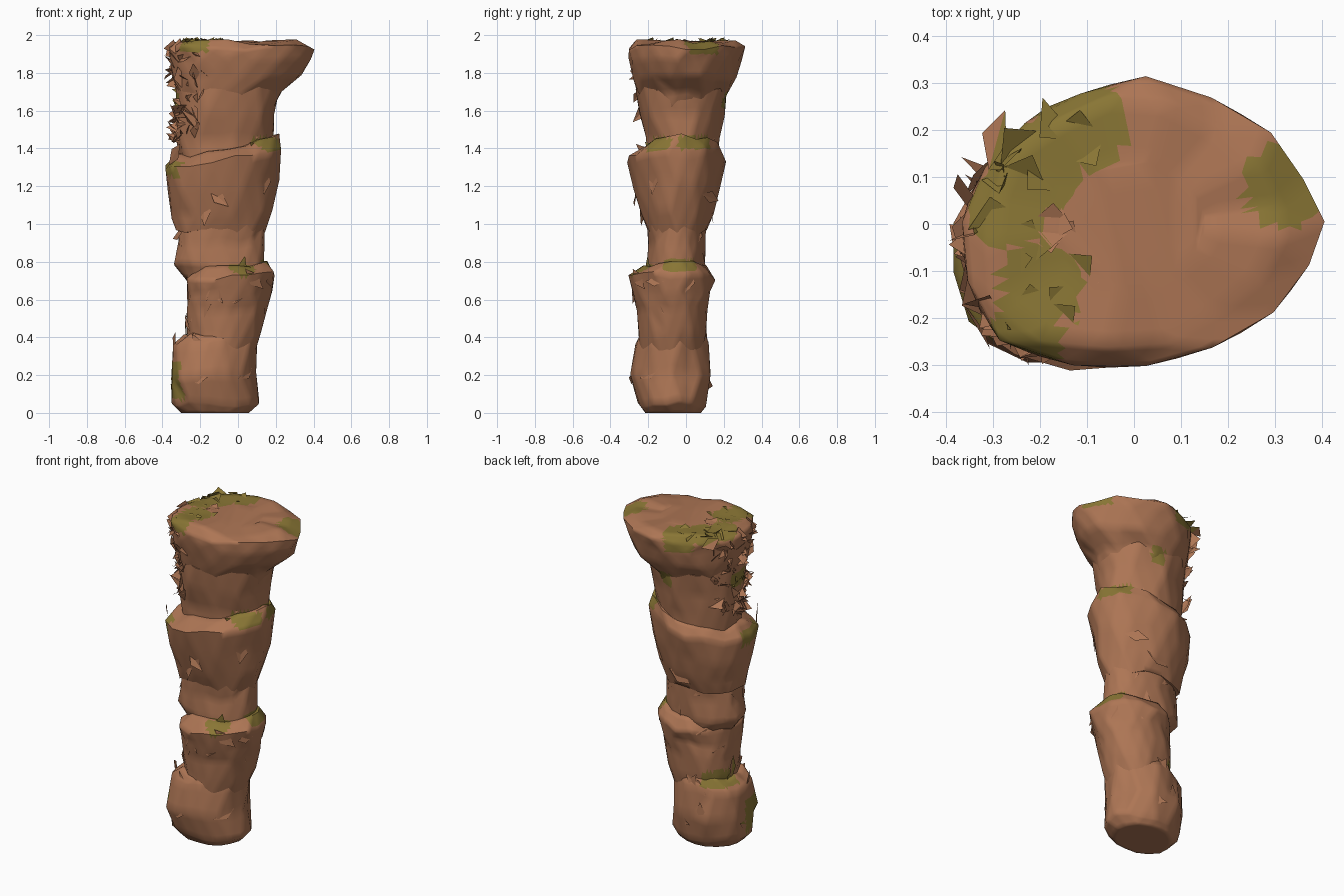
import bpy, bmesh, math, random
from mathutils import Vector

random.seed(11)
cube = bpy.data.objects.get("Cube")
if cube:
    bpy.data.objects.remove(cube, do_unlink=True)


def material(name, color):
    m = bpy.data.materials.new(name)
    m.use_nodes = True
    m.diffuse_color = color
    m.node_tree.nodes["Principled BSDF"].inputs["Base Color"].default_value = color
    return m


STONE = material("brown stone", (0.42, 0.18, 0.09, 1))
MOSS = material("olive moss", (0.25, 0.18, 0.035, 1))
SIDES = 16

# Moss patches: centre, radius, half height
PATCHES = [((0.14, -0.12, 1.42), 0.09, 0.035), ((0.17, 0.04, 1.43), 0.1, 0.035),
           ((-0.33, -0.11, 1.29), 0.12, 0.04), ((0.02, -0.22, 0.75), 0.07, 0.03),
           ((0.15, -0.03, 0.78), 0.09, 0.03), ((-0.33, -0.16, 0.17), 0.085, 0.1),
           ((-0.28, 0.05, 0.42), 0.12, 0.045), ((0.0, 0.23, 1.66), 0.05, 0.04),
           ((-0.32, -0.05, 1.65), 0.07, 0.05), ((-0.11, 0.21, 1.95), 0.1, 0.08),
           ((-0.21, 0.12, 1.97), 0.1, 0.05), ((-0.27, 0.03, 1.97), 0.08, 0.05),
           ((-0.2, -0.13, 1.97), 0.09, 0.04), ((-0.23, -0.24, 1.96), 0.08, 0.05),
           ((0.32, 0.08, 1.95), 0.09, 0.05)]


def outline(ring, a, corner, pinch):
    """Point on an oval ring: bulged at the front right, tapered towards +x."""
    z, x0, x1, y0, y1 = ring
    bulge = 1 + corner * max(0, math.cos(a - math.radians(225))) ** 6
    taper = 1 - pinch * max(0, math.cos(a)) ** 2
    cx, cy = (x0 + x1) / 2, (y0 + y1) / 2
    return Vector((cx + (x1 - x0) / 2 * math.cos(a) * bulge,
                   cy + (y1 - y0) / 2 * math.sin(a) * bulge * taper, z))


def is_mossy(c):
    for p, r, h in PATCHES:
        d = c - Vector(p)
        if (d.x / r) ** 2 + (d.y / r) ** 2 < 1 and abs(d.z) < h:
            return True
    return False


def finish(name, bm, smooth):
    for f in bm.faces:
        f.material_index = int(is_mossy(f.calc_center_median()))
    mesh = bpy.data.meshes.new(name)
    bm.to_mesh(mesh)
    bm.free()
    mesh.materials.append(STONE)
    mesh.materials.append(MOSS)
    ob = bpy.data.objects.new(name, mesh)
    bpy.context.collection.objects.link(ob)
    if smooth:
        bpy.ops.object.select_all(action='DESELECT')
        ob.select_set(True)
        bpy.context.view_layer.objects.active = ob
        bpy.ops.object.shade_smooth_by_angle(angle=math.radians(60))


def rock(name, rings, tilt=0.0, corner=0.1, pinch=0.0, rough=0.05):
    """Closed boulder lofted through rings; the top edge leans by tilt."""
    bm = bmesh.new()
    loops = []
    for i, ring in enumerate(rings):
        t = i / (len(rings) - 1)
        cx, cy = (ring[1] + ring[2]) / 2, (ring[3] + ring[4]) / 2
        loop = []
        for k in range(SIDES):
            p = outline(ring, math.tau * (k + 0.5 * (i % 2)) / SIDES, corner, pinch)
            s = random.uniform(1 - rough, 1 + rough * 0.6)
            p.x, p.y = cx + (p.x - cx) * s, cy + (p.y - cy) * s
            p.z += tilt * t * (p.x - cx)
            if ring[0] > 0:
                p.z += random.uniform(-0.02, 0.015)
            loop.append(bm.verts.new(p))
        loops.append(loop)
    # Inner rings give the flat ends an even grain
    for end, at in ((loops[0], 0), (loops[-1], len(loops) + 1)):
        mid = sum((v.co for v in end), Vector()) / SIDES
        loops.insert(at, [bm.verts.new(v.co.lerp(mid, 0.5)) for v in end])
    for a, b in zip(loops, loops[1:]):
        for k in range(SIDES):
            j = (k + 1) % SIDES
            bm.faces.new((a[k], a[j], b[j], b[k]))
    bm.faces.new(loops[0][::-1])
    bm.faces.new(loops[-1])
    bmesh.ops.triangulate(bm, faces=bm.faces[:])
    bmesh.ops.subdivide_edges(bm, edges=bm.edges[:], cuts=3, use_grid_fill=True)
    bmesh.ops.recalc_face_normals(bm, faces=bm.faces[:])
    finish(name, bm, True)
    return rings


# Boulders from the ground up: ring height, x range, y range
stack = []
stack += rock("base_rock", [
    (0.0, -0.30, 0.06, -0.22, 0.08), (0.05, -0.35, 0.11, -0.25, 0.11),
    (0.2, -0.36, 0.09, -0.30, 0.14), (0.37, -0.35, 0.10, -0.26, 0.12),
    (0.42, -0.29, 0.09, -0.24, 0.10)], tilt=0.05)
stack += rock("lower_rock", [
    (0.3, -0.25, 0.08, -0.24, 0.09), (0.42, -0.27, 0.13, -0.25, 0.11),
    (0.55, -0.27, 0.16, -0.26, 0.12), (0.64, -0.27, 0.18, -0.28, 0.13),
    (0.72, -0.27, 0.20, -0.30, 0.15), (0.78, -0.25, 0.16, -0.22, 0.11)], tilt=0.08)
stack += rock("waist_rock", [
    (0.72, -0.27, 0.13, -0.20, 0.09), (0.79, -0.34, 0.15, -0.21, 0.10),
    (0.9, -0.32, 0.14, -0.20, 0.10), (1.02, -0.31, 0.15, -0.21, 0.11)])
stack += rock("middle_rock", [
    (0.96, -0.33, 0.14, -0.20, 0.11), (1.06, -0.34, 0.18, -0.24, 0.15),
    (1.2, -0.37, 0.21, -0.28, 0.19), (1.35, -0.38, 0.23, -0.31, 0.21),
    (1.41, -0.33, 0.21, -0.23, 0.18)], tilt=0.2)
stack += rock("upper_rock", [
    (1.3, -0.30, 0.17, -0.21, 0.16), (1.45, -0.32, 0.19, -0.21, 0.18),
    (1.58, -0.32, 0.20, -0.25, 0.20), (1.72, -0.32, 0.23, -0.26, 0.22)])
stack += rock("cap_rock", [
    (1.62, -0.30, 0.20, -0.22, 0.19), (1.69, -0.31, 0.24, -0.25, 0.22),
    (1.78, -0.33, 0.35, -0.28, 0.27), (1.88, -0.35, 0.39, -0.30, 0.30),
    (1.94, -0.35, 0.40, -0.30, 0.31), (1.965, -0.31, 0.32, -0.26, 0.27)],
    corner=0.16, pinch=0.25, rough=0.04)


def flakes(name, count, low, high, a0, a1, size, lift):
    """Thin broken slivers that cling to the boulders."""
    bm = bmesh.new()
    for _ in range(count):
        z, a = random.uniform(low, high), math.radians(random.uniform(a0, a1))
        ring = min(stack, key=lambda r: abs(r[0] - z))
        p = outline(ring, a, 0.1, 0)
        p.z = z
        out = Vector((math.cos(a), math.sin(a), 0))
        side = Vector((-out.y, out.x, 0))
        p -= out * 0.015
        turn, s = random.uniform(0, math.tau), random.uniform(0.5, 1) * size
        u = side * math.cos(turn) + Vector((0, 0, math.sin(turn)))
        w = out.cross(u)
        corners = [p - u * s, p + w * s * 0.5 + out * lift * random.random(),
                   p + u * s + out * lift * random.uniform(-0.5, 1), p - w * s * 0.4]
        for c in corners:
            c.z = min(max(c.z, 0.01), 1.985)
            c.x = max(c.x, -0.395)
        v = [bm.verts.new(c) for c in corners]
        bm.faces.new((v[0], v[1], v[2]))
        bm.faces.new((v[0], v[2], v[3]))
    finish(name, bm, False)


flakes("body_flakes", 60, 0.1, 1.65, 0, 360, 0.09, 0.015)
flakes("splintered_side", 130, 1.45, 1.96, 145, 240, 0.07, 0.07)

# Loose splinters lying on the top
bm = bmesh.new()
for _ in range(22):
    a = math.radians(random.uniform(110, 245))
    r = random.uniform(0.12, 0.26)
    p = Vector((r * math.cos(a) - 0.04, r * math.sin(a), 1.955))
    turn = random.uniform(0, math.tau)
    d = Vector((math.cos(turn), math.sin(turn), 0)) * 0.06
    tip = p + Vector((-d.y, d.x, random.uniform(0.015, 0.035)))
    bm.faces.new([bm.verts.new(c) for c in (p - d, p + d, tip)])
for f in bm.faces:
    if f.normal.z < 0:
        f.normal_flip()
finish("top_splinters", bm, False)
